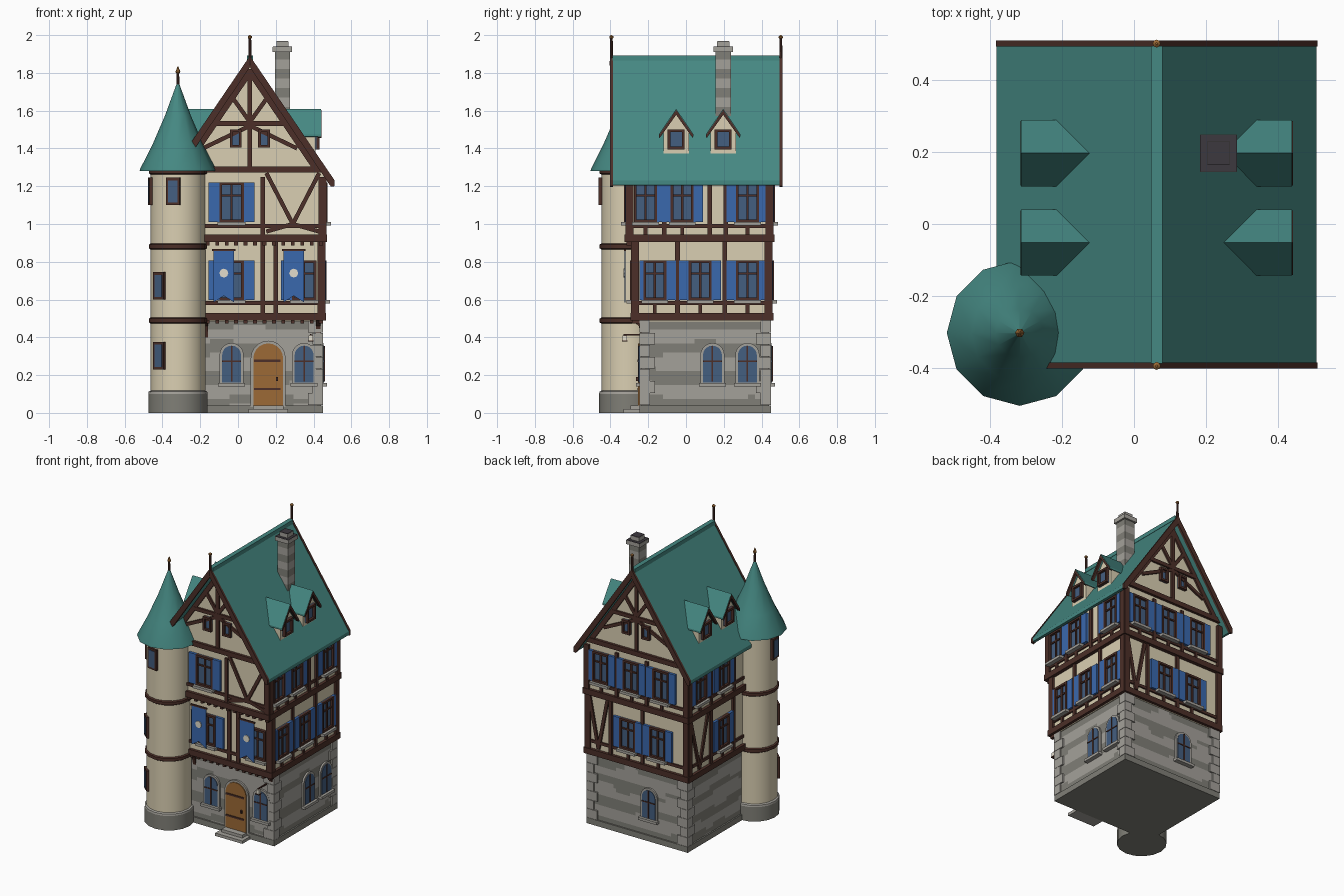
import bpy, bmesh, math
from mathutils import Vector, noise

if "Cube" in bpy.data.objects:
    bpy.data.objects.remove(bpy.data.objects["Cube"])

def colour(name, r, g, b):
    m = bpy.data.materials.new(name)
    m.diffuse_color = [((v / 255 + .055) / 1.055) ** 2.4 for v in (r, g, b)] + [1]
    m.use_nodes = True
    m.node_tree.nodes["Principled BSDF"].inputs["Base Color"].default_value = m.diffuse_color
    return m

PLASTER = colour("cream_plaster", 218, 207, 178)
TIMBER = colour("dark_timber", 76, 47, 40)
TEAL = colour("teal_roof", 69, 136, 130)
BLUE = colour("blue_paint", 58, 104, 174)
GLASS = colour("window_glass", 68, 94, 128)
STONE = colour("light_stone", 164, 161, 154)
DARK = colour("dark_stone", 128, 127, 119)
WOOD = colour("warm_wood", 156, 106, 54)
SOOT = colour("soot_grey", 60, 56, 62)
PALE = colour("pale_cream", 226, 220, 204)

parts = {}

def get(name, mat):
    if (name, mat) not in parts:
        parts[name, mat] = bmesh.new()
    return parts[name, mat]

# Wall frames map (along, outward, up) to world space
def wall(axis, s, p):
    if axis == 'y':
        return lambda u, d, z: Vector((u, p + s * d, z))
    return lambda u, d, z: Vector((p + s * d, u, z))

def prism(name, mat, W, pts, d0, d1):
    bm = get(name, mat)
    a = [bm.verts.new(W(u, d0, z)) for u, z in pts]
    b = [bm.verts.new(W(u, d1, z)) for u, z in pts]
    bm.faces.new(a)
    bm.faces.new(b[::-1])
    for i in range(len(a)):
        j = (i + 1) % len(a)
        bm.faces.new((a[i], b[i], b[j], a[j]))

def rect(name, mat, W, u0, u1, z0, z1, d0, d1):
    prism(name, mat, W, [(u0, z0), (u1, z0), (u1, z1), (u0, z1)], d0, d1)

WORLD = wall('y', 1, 0)
def box(name, mat, x0, x1, y0, y1, z0, z1):
    rect(name, mat, WORLD, x0, x1, z0, z1, y0, y1)

def beam(name, W, p, q, w=.022, d0=-.005, d1=.012):
    p, q = Vector(p), Vector(q)
    n = (q - p).normalized() * w / 2
    n = Vector((-n.y, n.x))
    prism(name, TIMBER, W, [p + n, q + n, q - n, p - n], d0, d1)

def arch(u, w, z0, z1, n=10):
    r = w / 2
    return [(u - r, z0), (u + r, z0)] + [(u + r * math.cos(math.pi * i / n), z1 - r + r * math.sin(math.pi * i / n)) for i in range(n + 1)]

def window(W, u, z0, z1, w=.125, sw=.0, lim=(-9, 9), sill=True):
    rect("window_glass", GLASS, W, u - w / 2, u + w / 2, z0, z1, -.005, .006)
    t, h = .014, w / 2
    for a, b, c, e in ((-h, -h + t, z0, z1), (h - t, h, z0, z1), (-h, h, z0, z0 + t), (-h, h, z1 - t, z1)):
        rect("window_frames", TIMBER, W, u + a, u + b, c, e, -.005, .022)
    if w > .1:
        rect("window_bars", TIMBER, W, u - .006, u + .006, z0, z1, 0, .014)
        rect("window_bars", TIMBER, W, u - h, u + h, z1 - .075, z1 - .065, 0, .014)
    for s in (-1, 1) if sw else ():
        a, b = sorted((u + s * h, u + s * (h + sw)))
        a, b = max(a, lim[0]), min(b, lim[1])
        if b - a > .008:
            rect("shutters", BLUE, W, a, b, z0, z1, 0, .018)
    if sill:
        rect("window_sills", STONE, W, u - h - .01, u + h + .01, z0 - .018, z0, 0, .04)

def arched_window(W, u):
    prism("arched_surrounds", STONE, W, arch(u, .128, .15, .37), 0, .012)
    prism("arched_glass", GLASS, W, arch(u, .1, .162, .356), 0, .016)
    rect("arched_bars", TIMBER, W, u - .004, u + .004, .165, .355, 0, .02)
    rect("arched_bars", TIMBER, W, u - .05, u + .05, .27, .277, 0, .02)
    rect("arched_sills", STONE, W, u - .072, u + .072, .14, .158, 0, .03)

def storey(name, W, u0, u1, z0, z1, sill, posts, studs):
    rect(name, TIMBER, W, u0 - .016, u1 + .016, z0, z0 + .04, -.005, .02)
    rect(name, TIMBER, W, u0, u1, sill - .02, sill, -.005, .01)
    for u in (u0 + .007, u1 - .007):
        rect(name, TIMBER, W, u - .02, u + .02, z0, z1, -.005, .016)
    for u in posts:
        rect(name, TIMBER, W, u - .012, u + .012, z0, z1, -.005, .013)
    for u in studs:
        rect(name, TIMBER, W, u - .01, u + .01, z0, sill, -.005, .011)

def v_brace(W, u0, u1, z0, z1):
    m = (u0 + u1) / 2
    beam("braces", W, (u0, z1), (m, z0))
    beam("braces", W, (u1, z1), (m, z0))

def lathe(name, mat, prof, x, y, n=16):
    bm = get(name, mat)
    rings = [[bm.verts.new((x + r * math.cos(2 * math.pi * i / n), y + r * math.sin(2 * math.pi * i / n), z)) for i in range(n)] for r, z in prof]
    for a, b in zip(rings, rings[1:]):
        for i in range(n):
            bm.faces.new((a[i], a[(i + 1) % n], b[(i + 1) % n], b[i]))
    bm.faces.new(rings[0][::-1])
    bm.faces.new(rings[-1])
    smooth.add(name)

smooth = set()
C = .063  # ridge line
X0, X1 = -.318, .44

# Ground floor masonry with uneven two-tone courses
G = {'f': wall('y', -1, -.235), 'b': wall('y', 1, .44), 'r': wall('x', 1, X1), 'l': wall('x', -1, X0)}
box("ground_core", DARK, X0 + .002, X1 - .002, -.233, .438, .0, .49)
for k, W in G.items():
    a, b = (X0, X1) if k in 'fb' else (-.235, .44)
    nu, nz = 36, 20
    for j in range(nz):
        z0, z1 = .49 * j / nz, .49 * (j + 1) / nz
        start, last = a, None
        for i in range(nu + 1):
            u = a + (b - a) * i / nu
            v = math.cos((z0 - .04) * 2 * math.pi / .14) + 1.5 * noise.noise(W(u, 0, z0) * 5 + Vector((0, 0, z0 * 12)))
            m = DARK if v > .2 else STONE
            if last and (m != last or i == nu):
                bm = get("ground_masonry", last)
                bm.faces.new([bm.verts.new(W(*p)) for p in ((start, 0, z0), (u, 0, z0), (u, 0, z1), (start, 0, z1))])
                start = u
            last = m
    rect("plinth", DARK, W, a - .01, b + .01, 0, .04, -.005, .01)
for x, y in ((X1, -.235), (X1, .44), (X0, .44)):
    for i in range(7):
        lx, ly = ((.07, .045), (.045, .07))[i % 2]
        sx, sy = (1 if x > 0 else -1), (1 if y > 0 else -1)
        xs, ys = sorted((x + sx * .011, x - sx * lx)), sorted((y + sy * .011, y - sy * ly))
        box("quoins", STONE, *xs, *ys, .042 + i * .064, .104 + i * .064)
for k, us in (('f', (-.034, .35)), ('r', (.14, .325)), ('b', (-.03,))):
    for u in us:
        arched_window(G[k], u)

# Door, steps and lantern
prism("door_surround", STONE, G['f'], arch(.16, .185, .03, .382), 0, .012)
prism("door", WOOD, G['f'], arch(.16, .158, .035, .368), 0, .018)
for z in (.12, .27):
    rect("door_straps", TIMBER, G['f'], .085, .225, z, z + .012, 0, .023)
rect("door_handle", TIMBER, G['f'], .2, .212, .17, .19, 0, .03)
box("steps", STONE, .055, .265, -.33, -.23, 0, .02)
box("steps", STONE, .08, .24, -.295, -.23, .02, .04)
box("lantern", PALE, .373, .397, -.337, -.313, .383, .41)
box("lantern_arm", TIMBER, .381, .389, -.33, -.23, .41, .418)
box("lantern_arm", TIMBER, .37, .4, -.34, -.31, .377, .383)

# Middle and upper storeys, the upper one rising into the gables
box("middle_walls", PLASTER, -.325, .447, -.275, .443, .485, .93)
prism("upper_walls", PLASTER, WORLD, [(-.328, .92), (.452, .92), (.452, 1.275), (C, 1.85), (-.328, 1.275)], -.305, .448)
M = {'f': wall('y', -1, -.275), 'b': wall('y', 1, .443), 'r': wall('x', 1, .447), 'l': wall('x', -1, -.325)}
U = {'f': wall('y', -1, -.305), 'b': wall('y', 1, .448), 'r': wall('x', 1, .452), 'l': wall('x', -1, -.328)}
m_posts = {'f': [.13, .2], 'b': [.265, .02], 'r': [-.045, .205], 'l': [.2, -.05]}
u_posts = {'f': [.13], 'b': [.215, -.015], 'r': [-.115, .125, .21], 'l': [.2, -.05]}
m_wins = {'f': [-.034, .35], 'b': [.13, -.1], 'r': [-.165, .075, .325], 'l': [.07]}
u_wins = {'f': [-.034], 'b': [.335, .1, -.13], 'r': [-.215, -.02, .325], 'l': [.325, .07]}
for k in 'fbrl':
    w, sw = (.13, .057) if k == 'f' else (.122, .05)
    for D, wins, name, posts, z0, z1, sill, zw in (
            (M, m_wins, "middle_timbers", m_posts, .49, .91, .592, (.597, .807)),
            (U, u_wins, "upper_timbers", u_posts, .905, 1.25, 1.0, (1.01, 1.22))):
        lo, hi = ((-.325, .447), (-.275, .443)) if D is M else ((-.328, .452), (-.305, .448))
        a, b = lo if k in 'fb' else hi
        storey(name, D[k], a, b, z0, z1, sill, posts[k], wins[k] if k != 'f' else [])
        for u in wins[k]:
            window(D[k], u, *zw, w, sw, (a + .028, b - .028))
v_brace(U['f'], .15, .43, 1.0, 1.27)
beam("braces", U['f'], (.15, .96), (.29, 1.0))
beam("braces", U['f'], (.43, .96), (.29, 1.0))
v_brace(M['b'], .29, .43, .54, .9)
v_brace(M['l'], .23, .42, .54, .9)
# Joist ends and corner brackets beneath the jetties
for i in range(13):
    x = -.17 + i * .05
    box("joist_ends", TIMBER, x, x + .02, -.285, -.23, .472, .492)
    box("joist_ends", TIMBER, x, x + .02, -.315, -.27, .886, .906)
for x in (.425, -.17):
    prism("brackets", TIMBER, wall('x', 1, x), [(-.235, .4), (-.235, .49), (-.285, .49), (-.25, .46)], -.012, .012)

# Gable framing on front and back
for k in 'fb':
    W = U[k]
    rect("gable_timbers", TIMBER, W, -.325, .45, 1.272, 1.305, -.005, .018)
    rect("gable_timbers", TIMBER, W, C - .012, C + .012, 1.3, 1.82, -.005, .013)
    rect("gable_timbers", TIMBER, W, C - .19, C + .19, 1.52, 1.545, -.005, .014)
    for s in (-1, 1):
        beam("gable_timbers", W, (C + s * .1, 1.68), (C, 1.54))
        beam("gable_timbers", W, (C, 1.52), (C + s * .25, 1.4))
        beam("gable_timbers", W, (C, 1.805), (C + s * .345, 1.298), .03)
        window(W, C + s * .075, 1.405, 1.5, .062, sill=False)

# Main roof, ridge cap, bargeboards and ridge finials
def chevron(u, z, hw, drop, t):
    return [(u, z), (u + hw, z - drop), (u + hw, z - drop - t * .55), (u + hw * .96, z - drop - t * .6), (u, z - t), (u - hw * .96, z - drop - t * .6), (u - hw, z - drop - t * .55), (u - hw, z - drop)]

prism("main_roof", TEAL, WORLD, chevron(C, 1.885, .445, .655, .045), -.388, .495)
box("ridge_cap", TEAL, C - .016, C + .016, -.388, .495, 1.865, 1.893)
for y0, y1, yf in ((-.402, -.386, -.395), (.494, .51, .502)):
    prism("bargeboards", TIMBER, WORLD, chevron(C, 1.89, .447, .657, .06), y0, y1)
    lathe("ridge_finials", TIMBER, [(.009, 1.84), (.007, 1.985)], C, yf, 8)
    lathe("finial_balls", WOOD, [(.004, 1.978), (.011, 1.985), (.011, 1.993), (.003, 2.0)], C, yf, 8)

# Four dormers, mirrored about the ridge
for s in (-1, 1):
    for y in (-.052, .197):
        W = wall('x', s, C)
        prism("dormer_walls", PLASTER, W, [(y - .068, 1.37), (y + .068, 1.37), (y + .068, 1.49), (y, 1.585), (y - .068, 1.49)], .2, .347)
        prism("dormer_roofs", TEAL, W, chevron(y, 1.61, .092, .135, .022), .15, .377)
        prism("dormer_boards", TIMBER, W, chevron(y, 1.604, .09, .132, .026), .36, .379)
        window(wall('x', s, C + s * .347), y, 1.395, 1.5, .09, sill=False)

# Chimney with banded courses and cap
for i in range(10):
    box("chimney", (STONE, DARK)[i % 2], .195, .275, .157, .237, 1.42 + i * .05, 1.47 + i * .05)
box("chimney_cap", STONE, .183, .287, .145, .249, 1.91, 1.937)
box("chimney_cap", STONE, .203, .267, .165, .229, 1.937, 1.967)
box("chimney_soot", SOOT, .184, .286, .146, .248, 1.936, 1.94)
box("chimney_soot", SOOT, .204, .266, .166, .228, 1.966, 1.97)

# Banners with emblems
for u in (-.075, .295):
    W = M['f']
    prism("banners", BLUE, W, [(u - .055, .86), (u - .055, .585), (u, .62), (u + .055, .585), (u + .055, .86)], .045, .051)
    prism("emblems", PALE, W, [(u + .024 * math.cos(i * math.pi / 4), .74 + .024 * math.sin(i * math.pi / 4)) for i in range(8)], .05, .056)
    rect("banner_poles", TIMBER, W, u - .062, u + .062, .858, .868, .042, .054)

# Round stair tower
TX, TY = -.318, -.303
lathe("tower_base", DARK, [(.157, 0), (.157, .1)], TX, TY)
lathe("tower_base_rim", STONE, [(.157, .1), (.155, .112), (.145, .118)], TX, TY)
lathe("tower_wall", PLASTER, [(.145, .1), (.145, 1.3)], TX, TY)
for z in (.473, .865, 1.262):
    lathe("tower_rings", TIMBER, [(.145, z), (.154, z + .006), (.154, z + .026), (.145, z + .032)], TX, TY)
lathe("tower_roof", TEAL, [(.14, 1.285), (.203, 1.28), (.2, 1.292), (.135, 1.42), (.068, 1.575), (.006, 1.745)], TX, TY, 12)
lathe("tower_finial", TIMBER, [(.009, 1.72), (.006, 1.81)], TX, TY, 8)
lathe("tower_finial_tip", WOOD, [(.003, 1.79), (.013, 1.805), (.002, 1.835)], TX, TY, 6)
for deg, z in ((228, .23), (228, .6), (260, 1.1), (185, 1.1)):
    a = math.radians(deg)
    out, side = Vector((math.cos(a), math.sin(a), 0)), Vector((-math.sin(a), math.cos(a), 0))
    W = lambda u, d, h: Vector((TX, TY, h)) + out * (.143 + d) + side * u
    rect("tower_window_frames", TIMBER, W, -.037, .037, z, z + .145, -.02, .012)
    rect("tower_window_glass", GLASS, W, -.025, .025, z + .014, z + .131, 0, .015)

# Turn the collected parts into objects
for (name, mat), bm in parts.items():
    if name != "ground_masonry":
        bmesh.ops.recalc_face_normals(bm, faces=bm.faces)
    for f in bm.faces if name == "ground_masonry" else ():
        f.normal_update()
        if f.normal.dot(f.calc_center_median() - Vector((.06, .1, 0))) < 0:
            f.normal_flip()
    me = bpy.data.meshes.new(name)
    bm.to_mesh(me)
    bm.free()
    me.materials.append(mat)
    ob = bpy.data.objects.new(name, me)
    bpy.context.collection.objects.link(ob)
    if name in smooth:
        bpy.ops.object.select_all(action='DESELECT')
        ob.select_set(True)
        bpy.context.view_layer.objects.active = ob
        bpy.ops.object.shade_smooth_by_angle(angle=math.radians(40))
